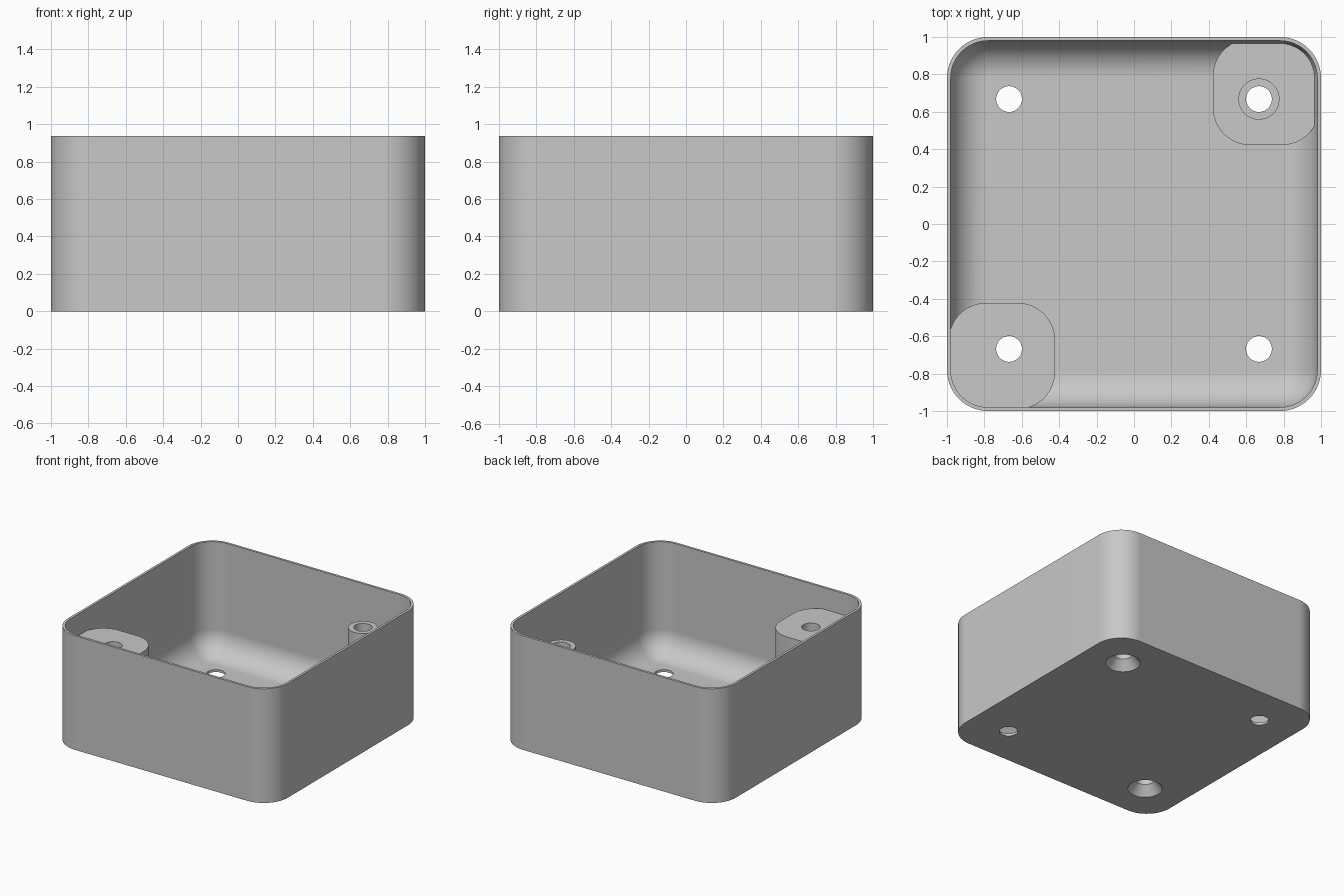
import bpy
import bmesh
import math

HEIGHT = 0.9375
WALL = 0.02
FILLET = 0.195
POST = 0.668      # screw positions from the centre
HOLE = 0.069

cube = bpy.data.objects.get("Cube")
if cube:
    bpy.data.objects.remove(cube, do_unlink=True)

grey = bpy.data.materials.new("light grey plastic")
grey.use_nodes = True
colour = (0.58, 0.58, 0.58, 1)
grey.diffuse_color = colour
grey.node_tree.nodes["Principled BSDF"].inputs["Base Color"].default_value = colour


def rounded_square(half, radius, steps=14):
    """Outline of a square with rounded corners, counter-clockwise."""
    points = []
    for corner in range(4):
        mid = math.radians(45 + 90 * corner)
        cx = math.copysign(half - radius, math.cos(mid))
        cy = math.copysign(half - radius, math.sin(mid))
        for i in range(steps + 1):
            a = math.pi / 2 * (corner + i / steps)
            points.append((cx + radius * math.cos(a), cy + radius * math.sin(a)))
    return points


def circle(radius, steps=48):
    return [(radius * math.cos(math.tau * i / steps),
             radius * math.sin(math.tau * i / steps)) for i in range(steps)]


def loft(name, layers, x=0, y=0):
    """Closed solid through (outline, height) layers from bottom to top."""
    bm = bmesh.new()
    rings = [[bm.verts.new((px + x, py + y, z)) for px, py in outline]
             for outline, z in layers]
    for low, high in zip(rings, rings[1:]):
        for i in range(len(low)):
            j = (i + 1) % len(low)
            bm.faces.new((low[i], low[j], high[j], high[i]))
    bm.faces.new(rings[0][::-1])
    bm.faces.new(rings[-1])
    mesh = bpy.data.meshes.new(name)
    bm.to_mesh(mesh)
    bm.free()
    mesh.materials.append(grey)
    obj = bpy.data.objects.new(name, mesh)
    bpy.context.collection.objects.link(obj)
    return obj


def combine(target, tool, operation):
    """Apply a boolean to the target and remove the tool."""
    tool.hide_render = True
    mod = target.modifiers.new(operation.lower(), 'BOOLEAN')
    mod.operation = operation
    mod.solver = 'EXACT'
    mod.object = tool
    bpy.context.view_layer.objects.active = target
    bpy.ops.object.modifier_apply(modifier=mod.name)
    bpy.data.objects.remove(tool, do_unlink=True)


# Outer body
box = loft("open_box", [(rounded_square(1, 0.22), 0),
                        (rounded_square(1, 0.22), HEIGHT)])

# Cavity with a rounded lower edge
layers = []
for i in range(13):
    a = math.pi / 2 * i / 12
    inset = FILLET * (1 - math.sin(a))
    layers.append((rounded_square(1 - WALL - inset, 0.2 - inset),
                   WALL + FILLET * (1 - math.cos(a))))
layers.append((rounded_square(1 - WALL, 0.2), HEIGHT + 0.1))
combine(box, loft("cavity_cutter", layers), 'DIFFERENCE')

# Corner pedestals: a tall one and a low one, both merged into the walls
for side, top in ((-1, 0.76), (1, 0.14)):
    pad = rounded_square(0.284, 0.2)
    centre = side * 0.706
    combine(box, loft("corner_pedestal", [(pad, 0.008), (pad, top)], centre, centre), 'UNION')

# Tube standing on the low pedestal
tube = circle(0.11)
combine(box, loft("screw_tube", [(tube, 0.06), (tube, 0.757)], POST, POST), 'UNION')

# Screw holes, countersunk from below under the pedestals
for sx in (-1, 1):
    for sy in (-1, 1):
        bore = circle(HOLE)
        profile = [(bore, -0.1), (bore, 1.1)]
        if sx == sy:
            sink = circle(0.13)
            profile = [(sink, -0.1), (sink, 0), (bore, 0.075), (bore, 1.1)]
        combine(box, loft("hole_cutter", profile, sx * POST, sy * POST), 'DIFFERENCE')

# Smooth curves, crisp edges
bpy.ops.object.select_all(action='DESELECT')
box.select_set(True)
bpy.context.view_layer.objects.active = box
bpy.ops.object.shade_smooth_by_angle(angle=math.radians(30))
weighted = box.modifiers.new("even shading", 'WEIGHTED_NORMAL')
weighted.keep_sharp = True
